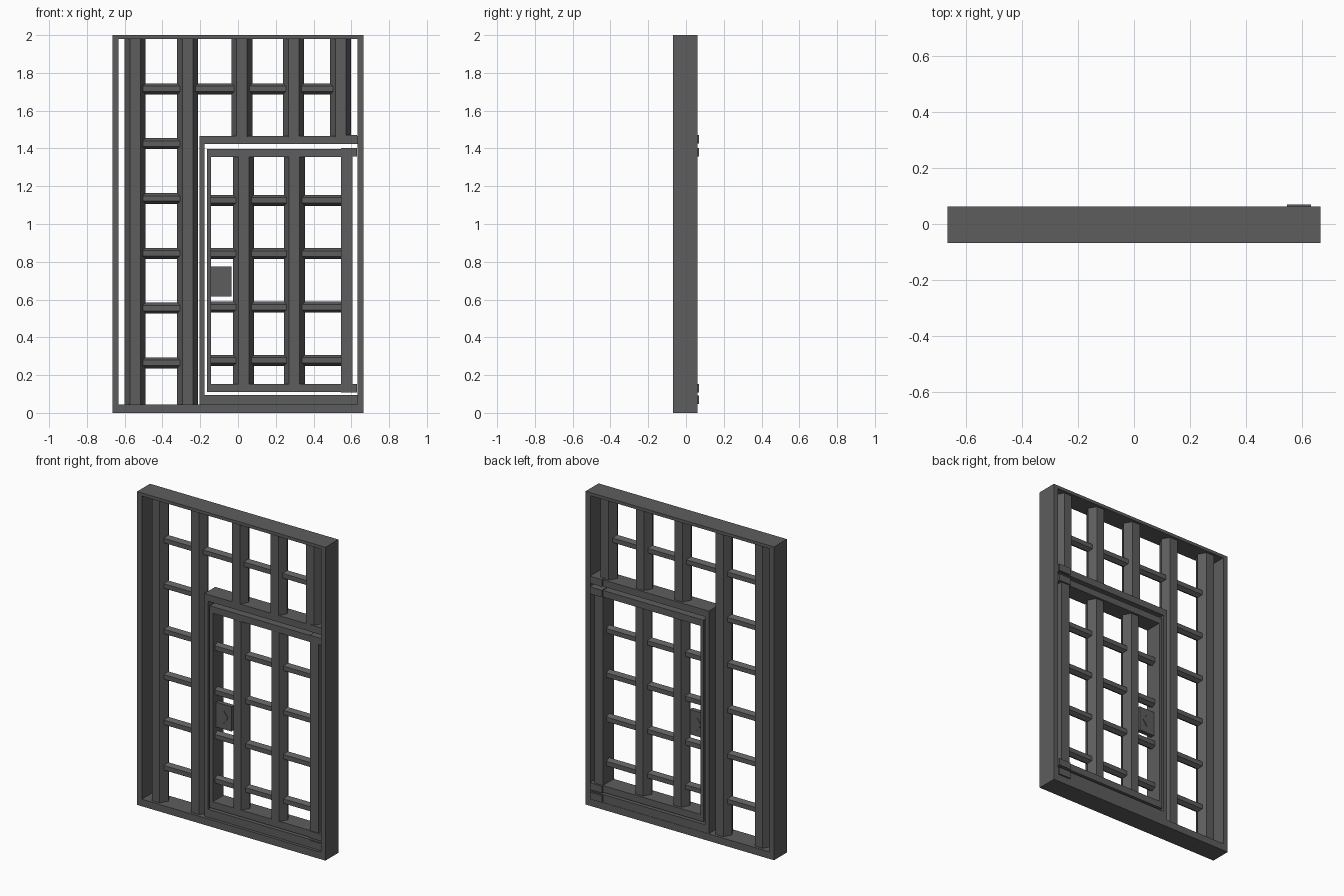
import bpy, bmesh, math
from mathutils import Vector

if "Cube" in bpy.data.objects:
    bpy.data.objects.remove(bpy.data.objects["Cube"])

iron = bpy.data.materials.new("dark grey iron")
iron.diffuse_color = (0.11, 0.11, 0.11, 1)
iron.use_nodes = True
iron.node_tree.nodes["Principled BSDF"].inputs["Base Color"].default_value = iron.diffuse_color
YC = -0.003


def finish(bm, name):
    bmesh.ops.recalc_face_normals(bm, faces=bm.faces)
    me = bpy.data.meshes.new(name)
    bm.to_mesh(me)
    bm.free()
    me.materials.append(iron)
    ob = bpy.data.objects.new(name, me)
    bpy.context.collection.objects.link(ob)
    return ob


def prism(name, points, direction):
    """Extrude a closed profile along a direction."""
    bm = bmesh.new()
    face = bm.faces.new([bm.verts.new(p) for p in points])
    ext = bmesh.ops.extrude_face_region(bm, geom=[face], use_keep_orig=True)
    verts = [v for v in ext["geom"] if isinstance(v, bmesh.types.BMVert)]
    bmesh.ops.translate(bm, verts=verts, vec=Vector(direction))
    return finish(bm, name)


def box(name, x0, x1, y0, y1, z0, z1):
    return prism(name, [(x0, y0, z0), (x1, y0, z0), (x1, y1, z0), (x0, y1, z0)],
                 (0, 0, z1 - z0))


def ring(name, outer, inner, y0, y1):
    """Rectangular frame; outer and inner are (x0, x1, z0, z1)."""
    bm = bmesh.new()
    loops = []
    for x0, x1, z0, z1 in (outer, inner):
        for y in (y0, y1):
            loops.append([bm.verts.new(p) for p in
                          ((x0, y, z0), (x1, y, z0), (x1, y, z1), (x0, y, z1))])
    of, ob, nf, nb = loops
    for a, b in ((of, nf), (nf, nb), (nb, ob), (ob, of)):
        for i in range(4):
            j = (i + 1) % 4
            bm.faces.new((a[i], a[j], b[j], b[i]))
    return finish(bm, name)


def upright(name, x, z0, z1, r=0.0555):
    pts = [(x + r * math.cos(i * math.pi / 3), YC + r * math.sin(i * math.pi / 3), z0)
           for i in range(6)]
    prism(name, pts, (0, 0, z1 - z0))


def crossbar(name, z, x0, x1, r=0.029):
    pts = [(x0, YC + r * math.sin(i * math.pi / 3), z + r * math.cos(i * math.pi / 3))
           for i in range(6)]
    prism(name, pts, (x1 - x0, 0, 0))


# outer frame
ring("outer_frame", (-0.665, 0.665, 0, 2), (-0.632, 0.632, 0.045, 1.98), -0.068, 0.062)

# fixed hexagonal uprights
BARS = [-0.545, -0.267, 0.021, 0.294, 0.543]
for i, x in enumerate(BARS):
    upright(f"fixed_upright_{i}", x, 0.045 if i < 2 else 1.46, 1.98)

# fixed crossbars
for i in range(5):
    crossbar(f"side_crossbar_{i}", 0.265 + 0.29 * i, BARS[0], BARS[1])
crossbar("top_crossbar", 1.715, BARS[0], BARS[4])

# door surround: jamb, lintel and sill
Y0, Y1 = -0.05, 0.06
box("door_jamb", -0.203, -0.177, Y0, Y1, 0.045, 1.466)
box("door_lintel", -0.177, 0.632, Y0, Y1, 1.423, 1.466)
box("door_sill", -0.177, 0.632, Y0, Y1, 0.045, 0.096)

# door leaf
ring("door_frame", (-0.165, 0.605, 0.11, 1.398), (-0.143, 0.545, 0.153, 1.356), Y0, Y1)
for i, x in enumerate((0.03, 0.299)):
    upright(f"door_upright_{i}", x, 0.153, 1.356)
for i in range(4):
    crossbar(f"door_crossbar_{i}", 0.278 + 0.2825 * i, -0.143, 0.545)

# lock box with raised diamonds on both sides
box("lock_box", -0.143, -0.035, -0.016, 0.012, 0.617, 0.775)
cx, cz = -0.088, 0.696
for side, y, d in (("front", -0.016, -0.004), ("back", 0.012, 0.004)):
    prism(f"lock_diamond_{side}",
          [(cx - 0.03, y, cz), (cx, y, cz - 0.04), (cx + 0.03, y, cz), (cx, y, cz + 0.04)],
          (0, d, 0))

# hinge blocks in pairs at top and bottom
for i, (z0, z1) in enumerate(((1.425, 1.47), (1.358, 1.402), (0.108, 0.152), (0.047, 0.092))):
    box(f"hinge_block_{i}", 0.545, 0.63, -0.055, 0.07, z0, z1)
